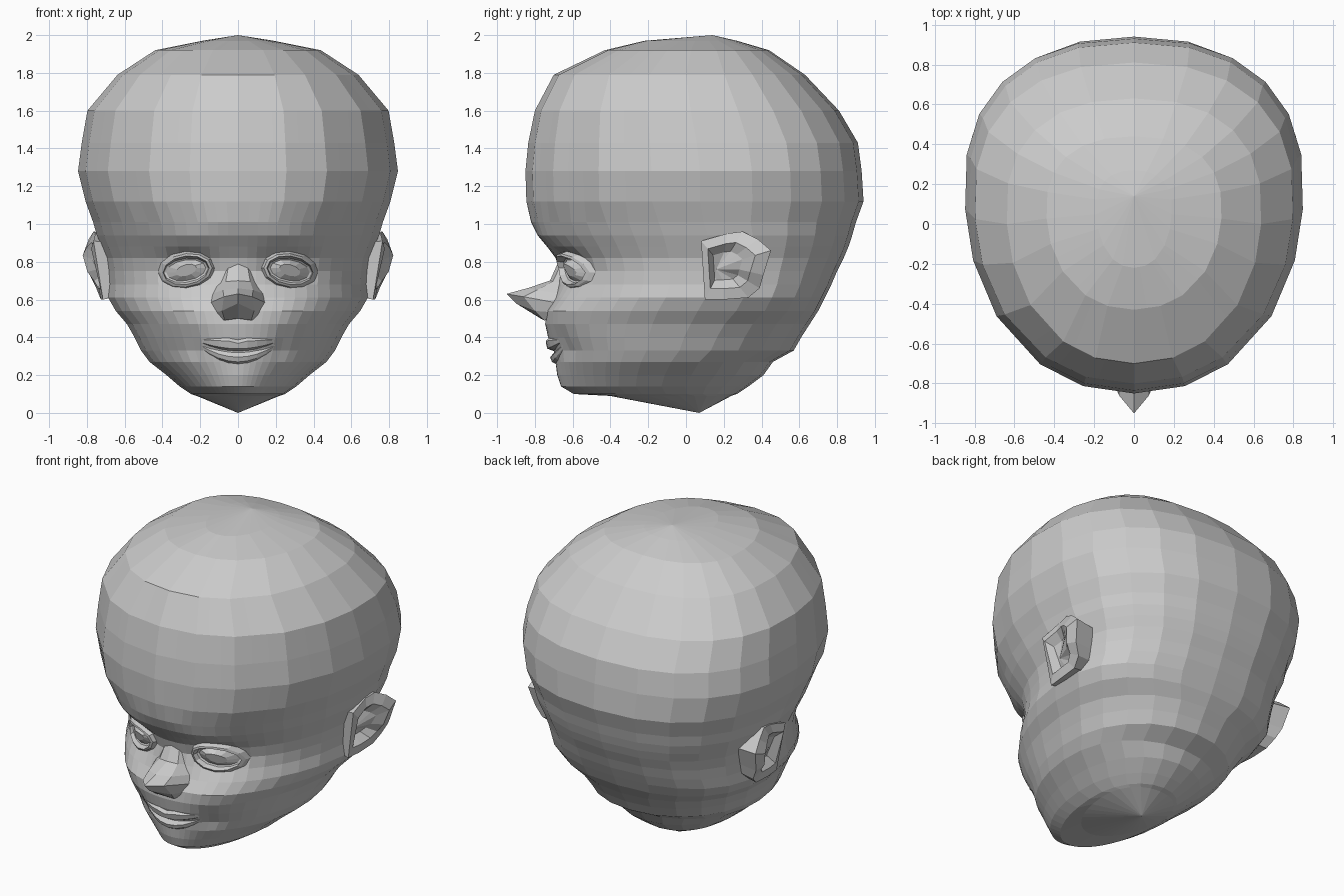
import bpy, bmesh, math

if "Cube" in bpy.data.objects:
    bpy.data.objects.remove(bpy.data.objects["Cube"])

# Head cross-sections: z, front y, back y, half width, y of widest point
ROWS = [
    (1.97, -0.22, 0.27, 0.19, 0.08), (1.92, -0.43, 0.44, 0.44, 0.08),
    (1.79, -0.70, 0.63, 0.64, 0.08), (1.60, -0.80, 0.81, 0.80, 0.12),
    (1.43, -0.835, 0.91, 0.83, 0.16), (1.28, -0.85, 0.93, 0.85, 0.18),
    (1.12, -0.845, 0.94, 0.81, 0.18), (1.01, -0.82, 0.90, 0.77, 0.18),
    (0.94, -0.785, 0.88, 0.75, 0.2), (0.88, -0.735, 0.86, 0.725, 0.2),
    (0.82, -0.69, 0.835, 0.70, 0.2), (0.75, -0.67, 0.80, 0.69, 0.2),
    (0.68, -0.68, 0.77, 0.685, 0.2), (0.61, -0.70, 0.735, 0.69, 0.18),
    (0.54, -0.74, 0.70, 0.65, 0.14), (0.47, -0.745, 0.655, 0.59, 0.1),
    (0.40, -0.73, 0.61, 0.55, 0.06), (0.33, -0.70, 0.57, 0.515, 0.03),
    (0.27, -0.69, 0.46, 0.47, -0.02), (0.20, -0.67, 0.41, 0.38, -0.06),
    (0.14, -0.65, 0.33, 0.31, -0.08), (0.10, -0.59, 0.27, 0.25, -0.06),
    (0.09, -0.40, 0.24, 0.22, 0.0),
]


def row_at(z):
    for a, b in zip(ROWS, ROWS[1:]):
        if a[0] >= z >= b[0]:
            t = (a[0] - z) / (a[0] - b[0])
            return [p + (q - p) * t for p, q in zip(a, b)]
    return ROWS[0] if z > 1 else ROWS[-1]


def front_power(z):
    return 2.15 if z > 1.05 else 2.0


def face_y(x, z):
    """Depth of the plain face surface at x, z."""
    _, yf, _, w, yw = row_at(z)
    n = front_power(z)
    u = min(1, abs(x) / w)
    return yw - (yw - yf) * (1 - u ** n) ** (1 / n)


def bump(x, z, cx, cz, rx, rz, amount):
    return amount * math.exp(-((abs(x) - cx) / rx) ** 2 - ((z - cz) / rz) ** 2)


def sculpt(x, z):
    """Eye sockets, brows, cheeks and chin."""
    return (bump(x, z, 0.27, 0.77, 0.11, 0.07, 0.07)
            + bump(x, z, 0.26, 0.92, 0.15, 0.06, -0.015)
            + bump(x, z, 0.32, 0.53, 0.16, 0.12, -0.03)
            + bump(x, z, 0.0, 0.17, 0.12, 0.06, -0.015)
            + bump(x, z, 0.24, 0.36, 0.04, 0.06, 0.02))


def make(name, verts, faces):
    me = bpy.data.meshes.new(name)
    me.from_pydata(verts, [], faces)
    bm = bmesh.new()
    bm.from_mesh(me)
    bmesh.ops.remove_doubles(bm, verts=bm.verts, dist=0.0005)
    bmesh.ops.recalc_face_normals(bm, faces=bm.faces)
    bm.to_mesh(me)
    bm.free()
    ob = bpy.data.objects.new(name, me)
    bpy.context.collection.objects.link(ob)
    return ob


def grid_faces(rows, cols, wrap=False):
    return [(r * cols + c, r * cols + (c + 1) % cols,
             (r + 1) * cols + (c + 1) % cols, (r + 1) * cols + c)
            for r in range(rows - 1) for c in range(cols if wrap else cols - 1)]


def mirrored(half):
    """Half row starting at x=0 -> full row."""
    return [(-x, y, z) for x, y, z in reversed(half[1:])] + list(half)


# Head: lofted sections, fine columns on the face and broad facets above it
ANGLES = [0, 4, 8, 12, 16, 21, 26, 32, 38, 45, 53, 61, 71, 85, 100, 116, 132, 148, 164, 180]
COARSE = [0, 4, 7, 10, 12, 13]
verts = []
for z, yf, yb, w, yw in ROWS:
    half = []
    for deg in ANGLES:
        s, c = math.sin(math.radians(deg)), math.cos(math.radians(deg))
        n = front_power(z) if c > 0 else (2.35 if z > 0.5 else 2.1)
        x = w * max(0, s) ** (2 / n) if deg < 180 else 0
        if c > 0:
            y = face_y(x, z) + sculpt(x, z)
        else:
            y = yw + (yb - yw) * abs(c) ** (2 / n)
        half.append((x, y, z))
    if z > 1.05:
        for a, b in zip(COARSE, COARSE[1:]):
            for i in range(a + 1, b):
                t = (i - a) / (b - a)
                half[i] = tuple(p + (q - p) * t for p, q in zip(half[a], half[b]))
    verts += half + [(-x, y, zz) for x, y, zz in reversed(half[1:-1])]
N = 2 * len(ANGLES) - 2
faces = grid_faces(len(ROWS), N, True)
verts += [(0, 0.14, 2.0), (0, 0.07, 0.0)]
last = (len(ROWS) - 1) * N
for c in range(N):
    faces.append((c, (c + 1) % N, len(verts) - 2))
    faces.append((last + c, last + (c + 1) % N, len(verts) - 1))
make("head", verts, faces)

# Nose: five-point sections from bridge to base
NOSE = [
    [(0, -0.68, 0.79), (0.05, -0.665, 0.78), (0.09, -0.6, 0.77)],
    [(0, -0.72, 0.70), (0.065, -0.705, 0.695), (0.12, -0.63, 0.68)],
    [(0, -0.84, 0.66), (0.08, -0.79, 0.65), (0.14, -0.66, 0.63)],
    [(0, -0.95, 0.63), (0.075, -0.86, 0.615), (0.155, -0.67, 0.58)],
    [(0, -0.90, 0.58), (0.085, -0.80, 0.54), (0.14, -0.67, 0.53)],
    [(0, -0.77, 0.50), (0.07, -0.75, 0.49), (0.12, -0.68, 0.50)],
]
make("nose", [v for r in NOSE for v in mirrored(r)], grid_faces(len(NOSE), 5))

# Lips: rows following a smile curve (height, depth)
LIPS = [(0.075, 0.015), (0.045, -0.025), (0.005, -0.03), (-0.01, 0.005),
        (-0.04, -0.025), (-0.065, -0.02), (-0.09, 0.02)]
verts = []
for h, d in LIPS:
    half = []
    for x in (0, 0.05, 0.1, 0.15, 0.19, 0.23):
        k = 1 - (x / 0.23) ** 2
        z = 0.335 + 0.05 * (1 - k) + h * (0.15 + 0.85 * k)
        if h > 0.04 and x == 0:
            z -= 0.012
        half.append((x, face_y(x, z) + d * k + 0.012 * (1 - k), z))
    verts += mirrored(half)
make("lips", verts, grid_faces(len(LIPS), 11))

# Eyes: lid folds stepping in to a faceted eyeball (x radius, z radius, depth)
EYE = [(0.16, 0.105, 0.03), (0.138, 0.088, -0.012), (0.122, 0.076, -0.022),
       (0.118, 0.064, 0.008), (0.105, 0.055, 0.012), (0.055, 0.03, -0.015)]
for side, label in ((1, "right"), (-1, "left")):
    verts = []
    for rx, rz, d in EYE:
        for i in range(12):
            a = i * math.pi / 6
            x = 0.275 + rx * math.cos(a)
            z = 0.755 + rz * math.sin(a) - 0.012 * math.cos(a)
            lid = -0.012 * max(0, math.sin(a)) if d < 0 else 0
            verts.append((side * x, face_y(x, z) + d + lid, z))
    faces = grid_faces(len(EYE), 12, True)
    faces.append(tuple(range((len(EYE) - 1) * 12, len(EYE) * 12)))
    make("eye_" + label, verts, faces)

# Ears: outline swept into a rim and a sunken bowl (y, z, outward x)
EAR = [(0.08, 0.91, 0.765), (0.22, 0.95, 0.755), (0.30, 0.96, 0.765),
       (0.38, 0.92, 0.79), (0.45, 0.86, 0.81), (0.41, 0.73, 0.785),
       (0.39, 0.66, 0.75), (0.33, 0.61, 0.73), (0.20, 0.60, 0.725), (0.10, 0.60, 0.715)]
CY, CZ = 0.19, 0.78
EAR_STEPS = [(0.9, None), (1.0, 0), (0.68, 0.012), (0.42, -0.035)]
for side, label in ((1, "right"), (-1, "left")):
    verts = []
    for k, dx in EAR_STEPS:
        for y, z, x in EAR:
            out = 0.62 if dx is None else x + dx
            verts.append((side * out, CY + (y - CY) * k, CZ + (z - CZ) * k))
    n = len(EAR)
    faces = grid_faces(len(EAR_STEPS), n, True)
    verts.append((side * 0.70, CY - 0.03, CZ - 0.02))
    b = (len(EAR_STEPS) - 1) * n
    faces += [(b + i, b + (i + 1) % n, len(verts) - 1) for i in range(n)]
    make("ear_" + label, verts, faces)
